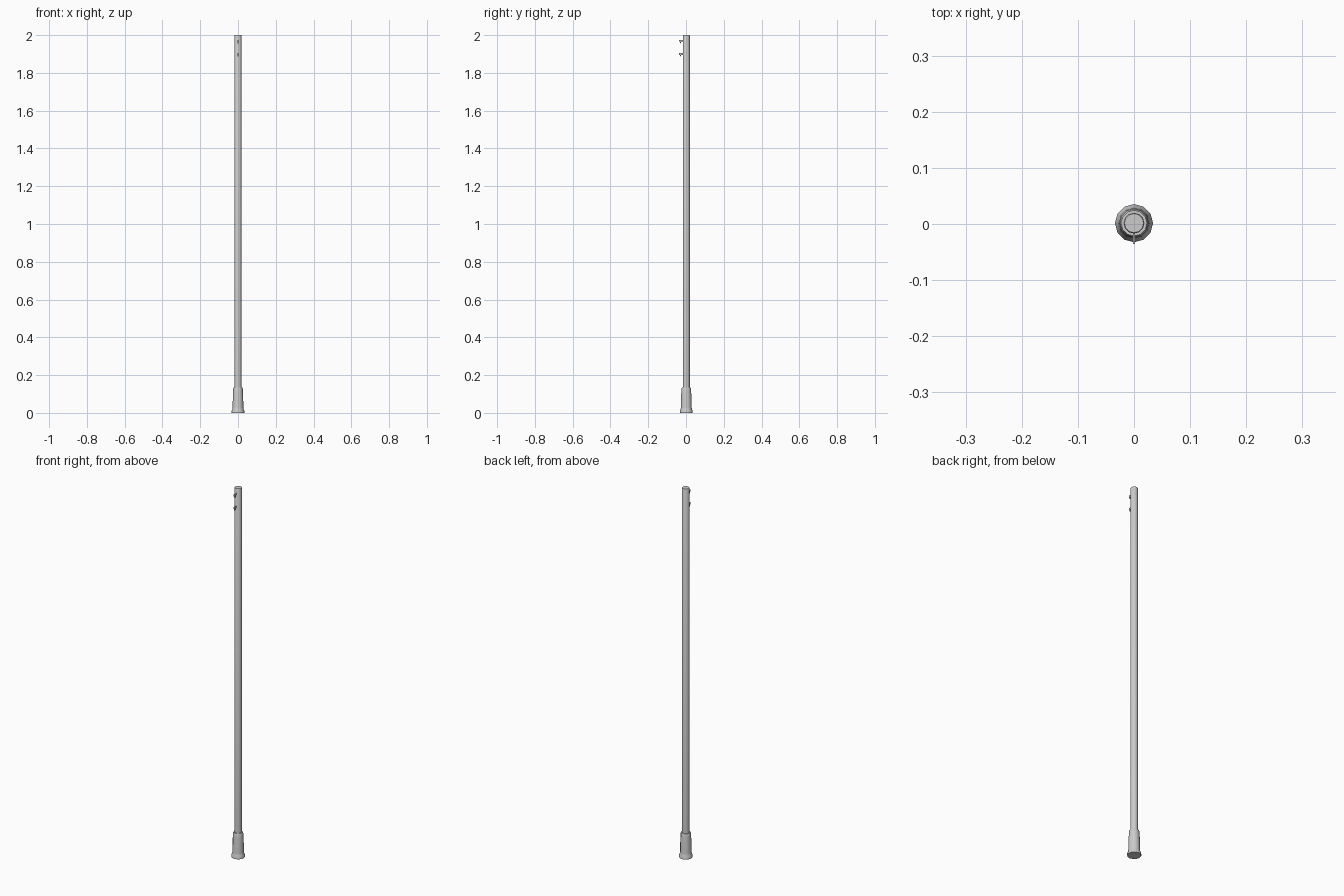
import bpy, bmesh, math

if "Cube" in bpy.data.objects:
    bpy.data.objects.remove(bpy.data.objects["Cube"])

CY = 0.0015   # pole axis sits slightly back so the hooks fit the centred bounds
SIDES = 12


def lathe(name, profile):
    """Closed solid turned round the z axis from (radius, z) points."""
    bm = bmesh.new()
    rings = []
    for r, z in profile:
        rings.append([bm.verts.new((r * math.cos(2 * math.pi * i / SIDES),
                                    CY + r * math.sin(2 * math.pi * i / SIDES), z))
                      for i in range(SIDES)])
    for a, b in zip(rings, rings[1:]):
        for i in range(SIDES):
            j = (i + 1) % SIDES
            bm.faces.new((a[i], a[j], b[j], b[i]))
    bm.faces.new(rings[0][::-1])
    bm.faces.new(rings[-1])
    return finish(name, bm)


def finish(name, bm):
    bmesh.ops.recalc_face_normals(bm, faces=bm.faces)
    mesh = bpy.data.meshes.new(name)
    bm.to_mesh(mesh)
    bm.free()
    obj = bpy.data.objects.new(name, mesh)
    bpy.context.collection.objects.link(obj)
    return obj


def hook(name, z):
    """Thin flat T-shaped cleat: bar out of the pole with a stub hanging below."""
    outline = [(-0.015, z + 0.006), (-0.036, z + 0.006), (-0.036, z - 0.004),
               (-0.032, z - 0.004), (-0.030, z - 0.013), (-0.026, z - 0.013),
               (-0.025, z - 0.004), (-0.015, z - 0.004)]
    bm = bmesh.new()
    face = bm.faces.new([bm.verts.new((-0.002, y, h)) for y, h in outline])
    ext = bmesh.ops.extrude_face_region(bm, geom=[face])
    bmesh.ops.translate(bm, vec=(0.004, 0, 0),
                        verts=[v for v in ext["geom"] if isinstance(v, bmesh.types.BMVert)])
    return finish(name, bm)


# long shaft
pole = lathe("pole", [(0.0185, 0.05), (0.0185, 1.997), (0.017, 2.0)])

# flared foot socket with a stepped collar
foot = lathe("foot_socket", [(0.034, 0), (0.034, 0.010), (0.030, 0.018), (0.0285, 0.03),
                             (0.027, 0.10), (0.0255, 0.108), (0.0255, 0.128),
                             (0.023, 0.134), (0.0185, 0.134)])

# smooth sides with crisp edges
for obj in (pole, foot):
    bpy.ops.object.select_all(action='DESELECT')
    obj.select_set(True)
    bpy.context.view_layer.objects.active = obj
    bpy.ops.object.shade_smooth_by_angle(angle=math.radians(35))

# two hooks near the top, on the front
for label, z in (("upper_hook", 1.969), ("lower_hook", 1.90)):
    hook(label, z)
